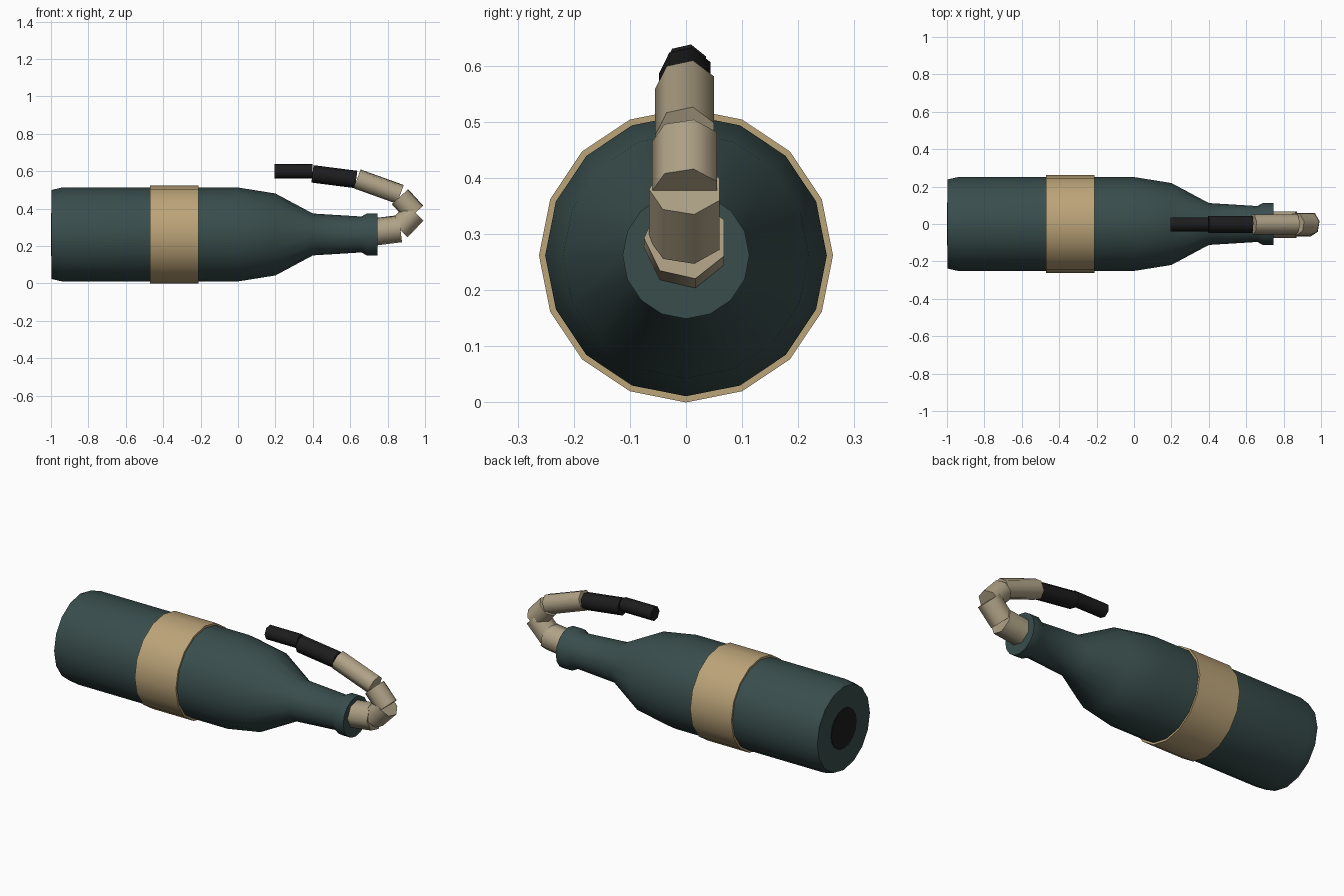
import bpy, bmesh, math
from mathutils import Vector

if "Cube" in bpy.data.objects:
    bpy.data.objects.remove(bpy.data.objects["Cube"])


def material(name, rgb):
    m = bpy.data.materials.new(name)
    m.diffuse_color = (*rgb, 1)
    m.use_nodes = True
    m.node_tree.nodes["Principled BSDF"].inputs["Base Color"].default_value = m.diffuse_color
    return m


glass = material("green_glass", (0.04, 0.075, 0.073))
paper = material("tan_paper", (0.5, 0.37, 0.19))
cloth = material("beige_cloth", (0.43, 0.36, 0.24))
char = material("charred_black", (0.012, 0.012, 0.013))


def lathe(name, start, direction, profile, sides, mat):
    """Capped solid of rings (distance, radius) along a direction in the XZ plane."""
    d = Vector(direction).normalized()
    side = Vector((0, -1, 0))
    up = side.cross(d)
    bm = bmesh.new()
    rings = []
    for t, r in profile:
        c = Vector(start) + d * t
        rings.append([bm.verts.new(c + side * r * math.cos(a) + up * r * math.sin(a))
                      for a in (2 * math.pi * i / sides for i in range(sides))])
    for a, b in zip(rings, rings[1:]):
        for i in range(sides):
            j = (i + 1) % sides
            bm.faces.new((a[i], a[j], b[j], b[i]))
    bm.faces.new(rings[0])
    bm.faces.new(rings[-1])
    bmesh.ops.recalc_face_normals(bm, faces=bm.faces)
    mesh = bpy.data.meshes.new(name)
    bm.to_mesh(mesh)
    bm.free()
    mesh.materials.append(mat)
    ob = bpy.data.objects.new(name, mesh)
    bpy.context.collection.objects.link(ob)
    bpy.ops.object.select_all(action='DESELECT')
    ob.select_set(True)
    bpy.context.view_layer.objects.active = ob
    bpy.ops.object.shade_smooth_by_angle(angle=math.radians(60))
    return ob


Z = 0.262
axis_origin, X = (0, 0, Z), (1, 0, 0)

# bottle body, neck and lip
lathe("bottle", axis_origin, X,
      [(-0.997, 0.238), (-0.94, 0.251), (0, 0.251), (0.2, 0.219), (0.4, 0.112),
       (0.66, 0.096), (0.69, 0.113), (0.745, 0.113)], 16, glass)
# dark disc under the base
lathe("base_disc", axis_origin, X, [(-1.0, 0.115), (-0.97, 0.115)], 16, char)
# label wrapped around the body
lathe("label_band", axis_origin, X, [(-0.47, 0.262), (-0.21, 0.262)], 16, paper)

# rag: (start x, z, end x, z, radius, material)
rag = [
    (0.70, 0.272, 0.868, 0.293, 0.075, cloth),
    (0.86, 0.292, 0.946, 0.380, 0.066, cloth),
    (0.946, 0.376, 0.866, 0.464, 0.061, cloth),
    (0.868, 0.476, 0.637, 0.559, 0.055, cloth),
    (0.632, 0.556, 0.398, 0.586, 0.048, char),
    (0.397, 0.599, 0.196, 0.599, 0.040, char),
]
for n, (x0, z0, x1, z1, r, mat) in enumerate(rag, 1):
    v = Vector((x1 - x0, 0, z1 - z0))
    lathe(f"rag_segment_{n}", (x0, 0, z0), v, [(0, r), (v.length, r)], 7, mat)
